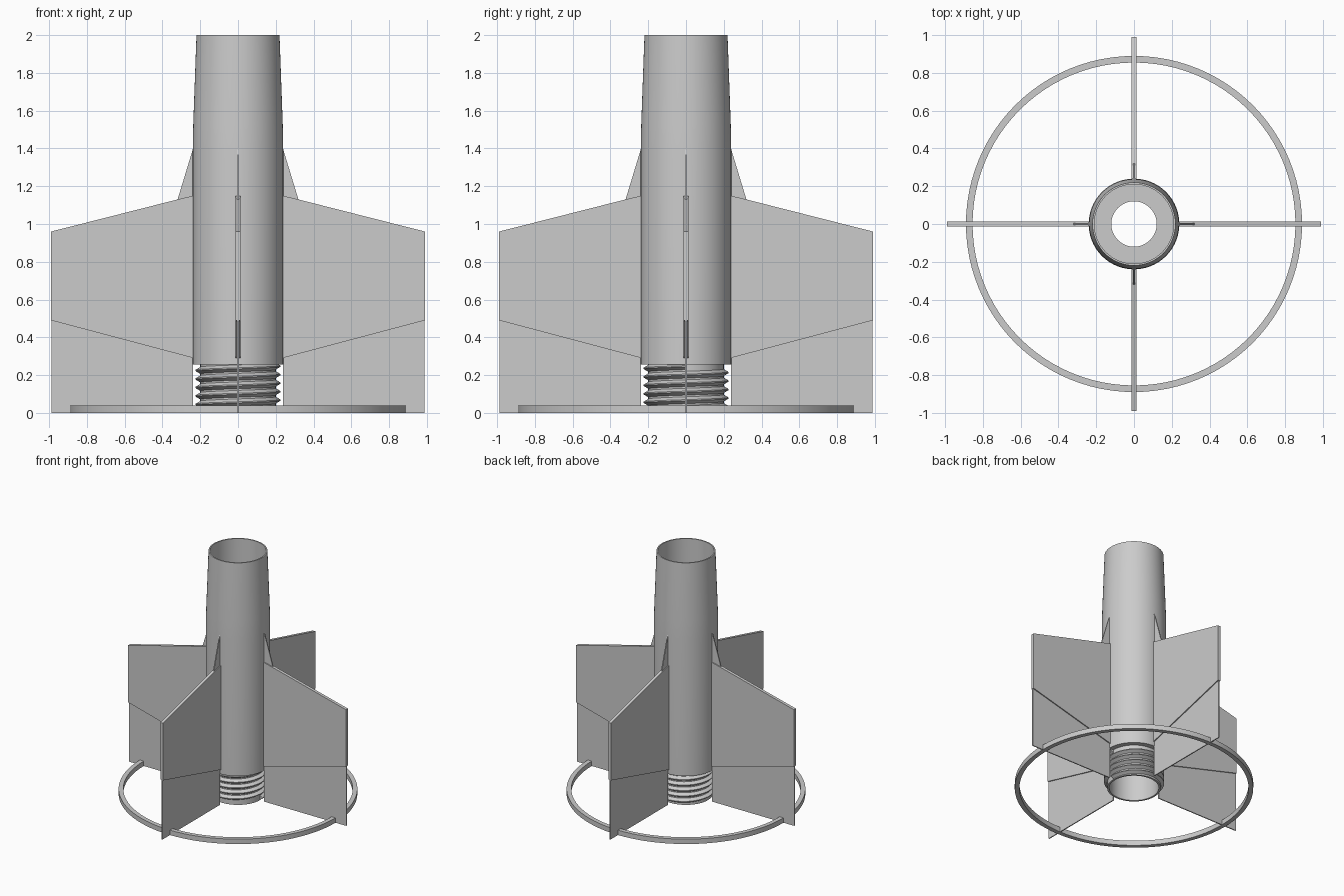
import bpy, bmesh
from math import cos, sin, pi, radians
from mathutils import Matrix

cube = bpy.data.objects.get("Cube")
if cube:
    bpy.data.objects.remove(cube, do_unlink=True)

grey = bpy.data.materials.new("plain grey")
grey.use_nodes = True
grey.diffuse_color = (0.6, 0.6, 0.6, 1)
grey.node_tree.nodes["Principled BSDF"].inputs["Base Color"].default_value = (0.6, 0.6, 0.6, 1)


def finish(bm, name, smooth=True):
    bmesh.ops.recalc_face_normals(bm, faces=bm.faces)
    mesh = bpy.data.meshes.new(name)
    bm.to_mesh(mesh)
    bm.free()
    mesh.materials.append(grey)
    obj = bpy.data.objects.new(name, mesh)
    bpy.context.collection.objects.link(obj)
    if smooth:
        bpy.ops.object.select_all(action='DESELECT')
        obj.select_set(True)
        bpy.context.view_layer.objects.active = obj
        bpy.ops.object.shade_smooth_by_angle(angle=radians(30))
    return obj


def skin(bm, rows, wrap_rows):
    """Join rows of points, each a closed cross-section, with quads."""
    rings = [[bm.verts.new(p) for p in row] for row in rows]
    pairs = list(zip(rings, rings[1:]))
    if wrap_rows:
        pairs.append((rings[-1], rings[0]))
    for a, b in pairs:
        for i in range(len(a)):
            j = (i + 1) % len(a)
            bm.faces.new((a[i], a[j], b[j], b[i]))
    if not wrap_rows:
        bm.faces.new(rings[0])
        bm.faces.new(rings[-1])


def lathe(name, profile, sides=96):
    bm = bmesh.new()
    angles = [2 * pi * i / sides for i in range(sides)]
    skin(bm, [[(r * cos(a), r * sin(a), z) for r, z in profile] for a in angles], True)
    return finish(bm, name)


def plate(name, outline, thickness, angle):
    """Upright slab in the XZ plane, turned about the z axis."""
    bm = bmesh.new()
    half = thickness / 2
    skin(bm, [[(x, y, z) for x, z in outline] for y in (-half, half)], False)
    bm.transform(Matrix.Rotation(angle, 4, 'Z'))
    return finish(bm, name, smooth=False)


# Hollow body: threaded neck, straight barrel, tapered top and inner stop ring
lathe("body_tube", [
    (0.20, 0), (0.20, 0.255), (0.24, 0.255), (0.24, 1.38), (0.237, 1.53),
    (0.22, 2), (0.21, 2), (0.215, 1.5), (0.215, 1.2), (0.12, 1.2),
    (0.12, 1.15), (0.185, 1.15), (0.185, 0)])

# Helical thread around the neck
PITCH, TURNS, STEPS = 0.045, 5, 64
bm = bmesh.new()
rows = []
for i in range(TURNS * STEPS + 1):
    a = 2 * pi * i / STEPS
    z = 0.022 + PITCH * i / STEPS
    section = [(0.197, z - 0.02), (0.225, z - 0.003), (0.225, z + 0.003), (0.197, z + 0.02)]
    rows.append([(r * cos(a), r * sin(a), h) for r, h in section])
skin(bm, rows, False)
finish(bm, "neck_thread")

# Base hoop
lathe("base_hoop", [(0.855, 0), (0.89, 0), (0.89, 0.04), (0.855, 0.04)])

# Four fins: a thin full-height web with a thicker panel over its upper part
web = [(0.238, 0), (0.988, 0), (0.988, 0.96), (0.32, 1.13), (0.238, 1.4)]
panel = [(0.236, 0.29), (0.99, 0.49), (0.99, 0.96), (0.32, 1.13), (0.236, 1.15)]
for i, side in enumerate(("left", "back", "right", "front")):
    plate(side + "_fin_web", web, 0.008, i * pi / 2)
    plate(side + "_fin_panel", panel, 0.025, i * pi / 2)
